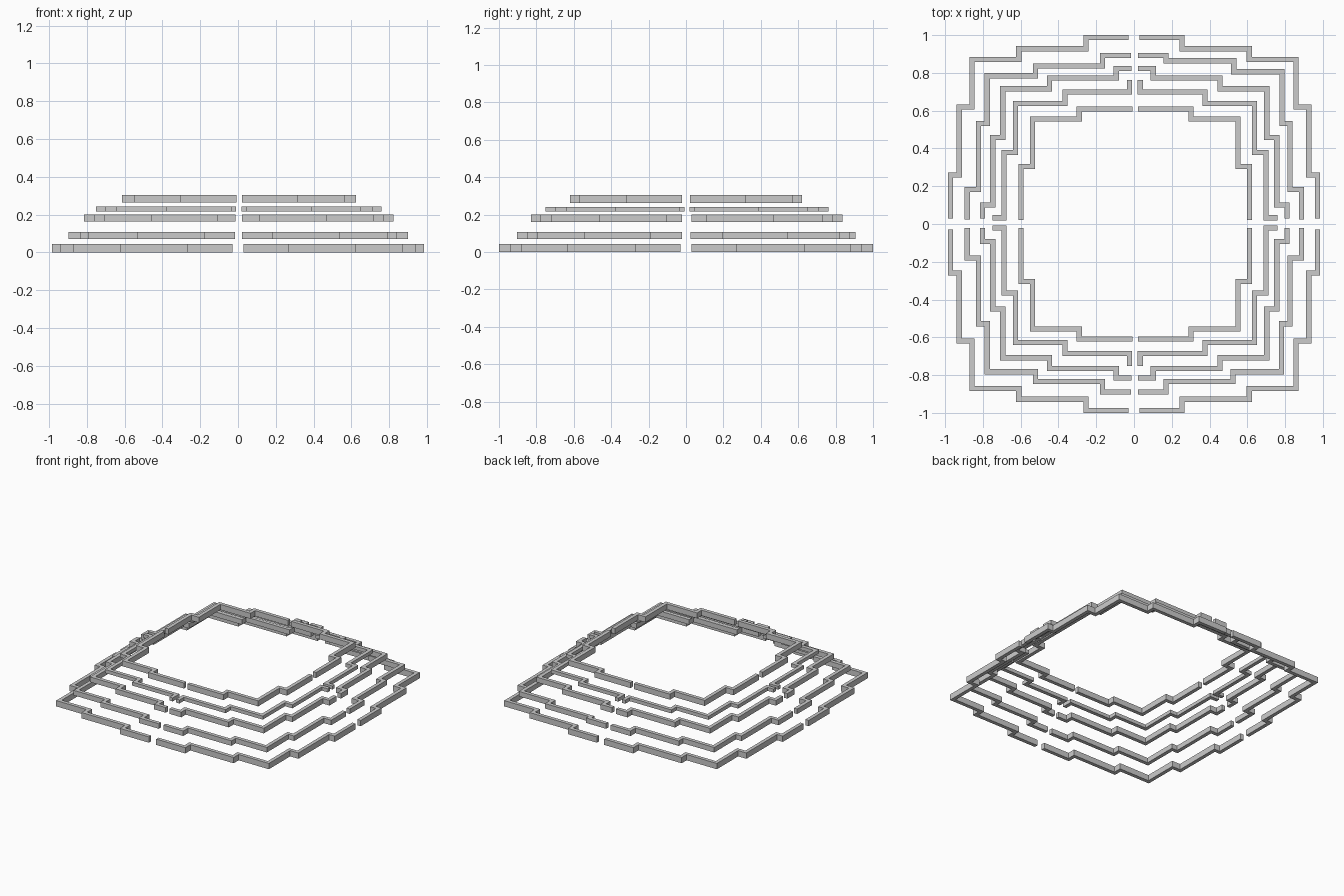
import bpy, bmesh
from mathutils import Vector

if "Cube" in bpy.data.objects:
    bpy.data.objects.remove(bpy.data.objects["Cube"])

HALF = 0.0135  # half the wall thickness

# Each tier: bottom z, top z, inward shift of left side, inward shift of front side,
# and a staircase centreline of alternating x, y values for one quarter
TIERS = [
    (0.0, 0.043, 0.0, 0.0,
     [.03, .9865, .255, .928, .61, .87, .858, .62, .925, .26, .971, .03]),
    (0.07, 0.107, 0.003, 0.003,
     [.02, .893, .17, .836, .525, .785, .78, .531, .826, .183, .886, .025]),
    (0.162, 0.2, 0.008, 0.008,
     [.02, .824, .102, .772, .455, .716, .703, .458, .756, .1, .81, .03]),
    (0.216, 0.242, 0.01, 0.012,
     [.033, .763, .033, .698, .375, .639, .638, .378, .698, .033, .76, .033]),
    (0.263, 0.304, 0.012, 0.0,
     [.02, .608, .302, .555, .55, .305, .611, .022]),
]
# The back right quarter of the second tier steps a little wider
BACK_RIGHT = {1: [.02, .893, .17, .864, .528, .806, .783, .531, .826, .183, .886, .025]}


def stair_points(v):
    """Turn alternating x, y values into a right-angled path."""
    pts = []
    for i in range(len(v) - 1):
        p = Vector((v[i], v[i + 1]) if i % 2 == 0 else (v[i + 1], v[i]))
        if not pts or (p - pts[-1]).length > 1e-5:
            pts.append(p)
    return pts


def wall(name, pts, z0, z1):
    """Thick mitred wall along a right-angled path."""
    normals = []
    for a, b in zip(pts, pts[1:]):
        d = (b - a).normalized()
        normals.append(Vector((-d.y, d.x)))
    bm = bmesh.new()
    rings = []
    for i, p in enumerate(pts):
        if i in (0, len(pts) - 1):
            off = normals[0] if i == 0 else normals[-1]
        else:
            off = normals[i - 1] + normals[i]
        l, r = p + off * HALF, p - off * HALF
        rings.append([bm.verts.new((q.x, q.y, z))
                      for q, z in ((l, z0), (r, z0), (r, z1), (l, z1))])
    for a, b in zip(rings, rings[1:]):
        for k in range(4):
            n = (k + 1) % 4
            bm.faces.new((a[k], a[n], b[n], b[k]))
    bm.faces.new(rings[0])
    bm.faces.new(rings[-1])
    bmesh.ops.recalc_face_normals(bm, faces=bm.faces)
    mesh = bpy.data.meshes.new(name)
    bm.to_mesh(mesh)
    bm.free()
    bpy.context.collection.objects.link(bpy.data.objects.new(name, mesh))


# Four stepped corner walls per tier
for t, (z0, z1, dx, dy, stairs) in enumerate(TIERS):
    for sx, side in ((1, "right"), (-1, "left")):
        for sy, end in ((1, "back"), (-1, "front")):
            vals = BACK_RIGHT.get(t, stairs) if sx == sy == 1 else stairs
            pts = [Vector((sx * (p.x - (dx if sx < 0 else 0)),
                           sy * (p.y - (dy if sy < 0 else 0))))
                   for p in stair_points(vals)]
            wall(f"tier_{t + 1}_{end}_{side}_wall", pts, z0, z1)
